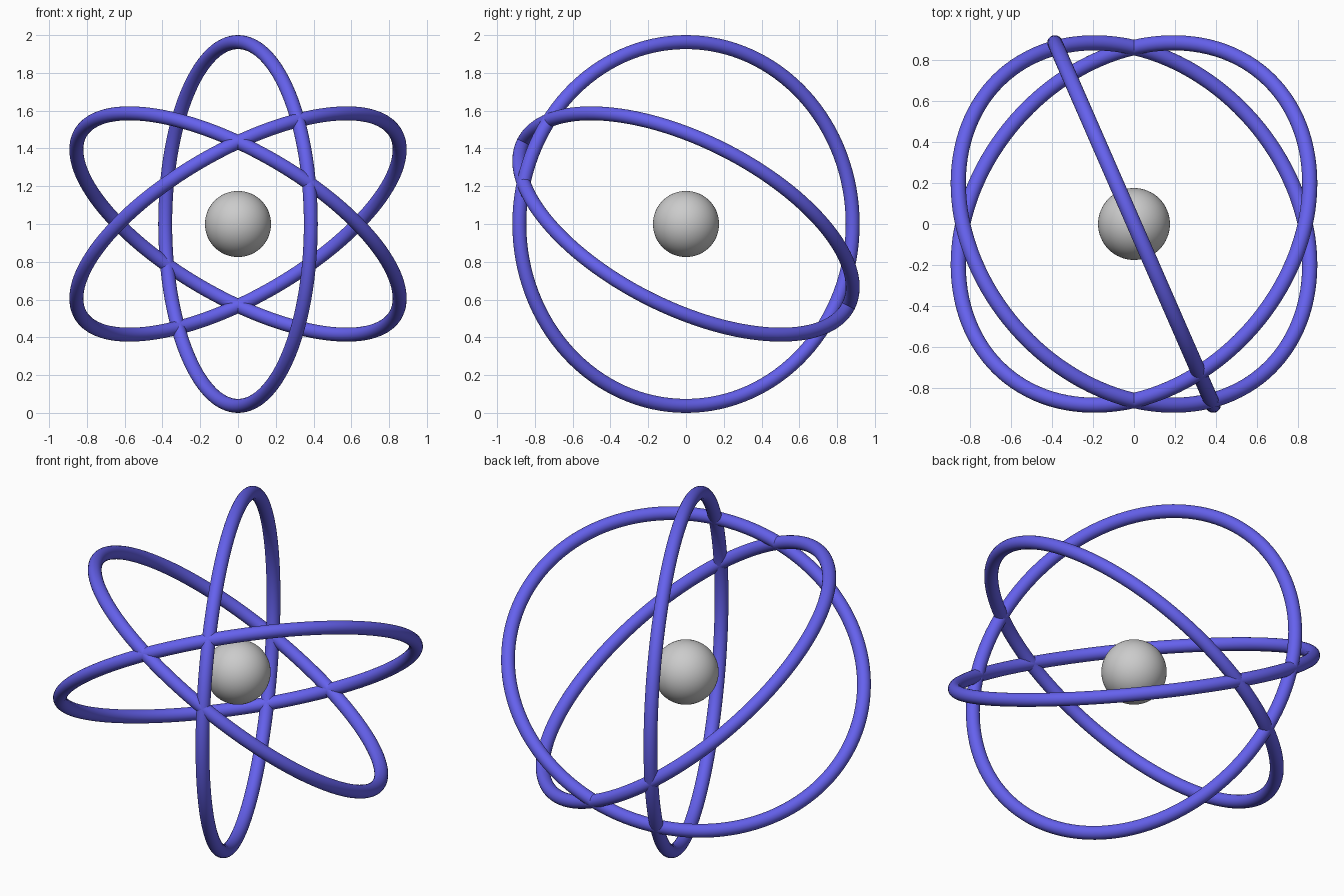
import bpy
from math import radians, cos, sin
from mathutils import Vector

if "Cube" in bpy.data.objects:
    bpy.data.objects.remove(bpy.data.objects["Cube"])

CENTRE = Vector((0, 0, 1))
RING_R, TUBE_R = 0.963, 0.037
TILT = radians(23.6)

blue = bpy.data.materials.new("orbit_blue")
blue.diffuse_color = (0.13, 0.12, 0.85, 1)
blue.use_nodes = True
blue.node_tree.nodes["Principled BSDF"].inputs["Base Color"].default_value = blue.diffuse_color


def smooth(obj):
    for p in obj.data.polygons:
        p.use_smooth = True


def orbit(name, turn):
    """Ring leaning back by TILT, turned about the front axis."""
    axis = Vector((cos(TILT) * cos(turn), sin(TILT), cos(TILT) * sin(turn)))
    bpy.ops.mesh.primitive_torus_add(
        major_radius=RING_R, minor_radius=TUBE_R,
        major_segments=128, minor_segments=24,
        location=CENTRE, rotation=axis.to_track_quat('Z', 'Y').to_euler())
    ring = bpy.context.object
    ring.name = name
    ring.data.materials.append(blue)
    smooth(ring)


# three orbit rings, 60 degrees apart
for i in range(3):
    orbit(f"orbit_ring_{i + 1}", radians(60 * i))

# central nucleus
bpy.ops.mesh.primitive_uv_sphere_add(segments=64, ring_count=32, radius=0.175, location=CENTRE)
nucleus = bpy.context.object
nucleus.name = "nucleus"
smooth(nucleus)
